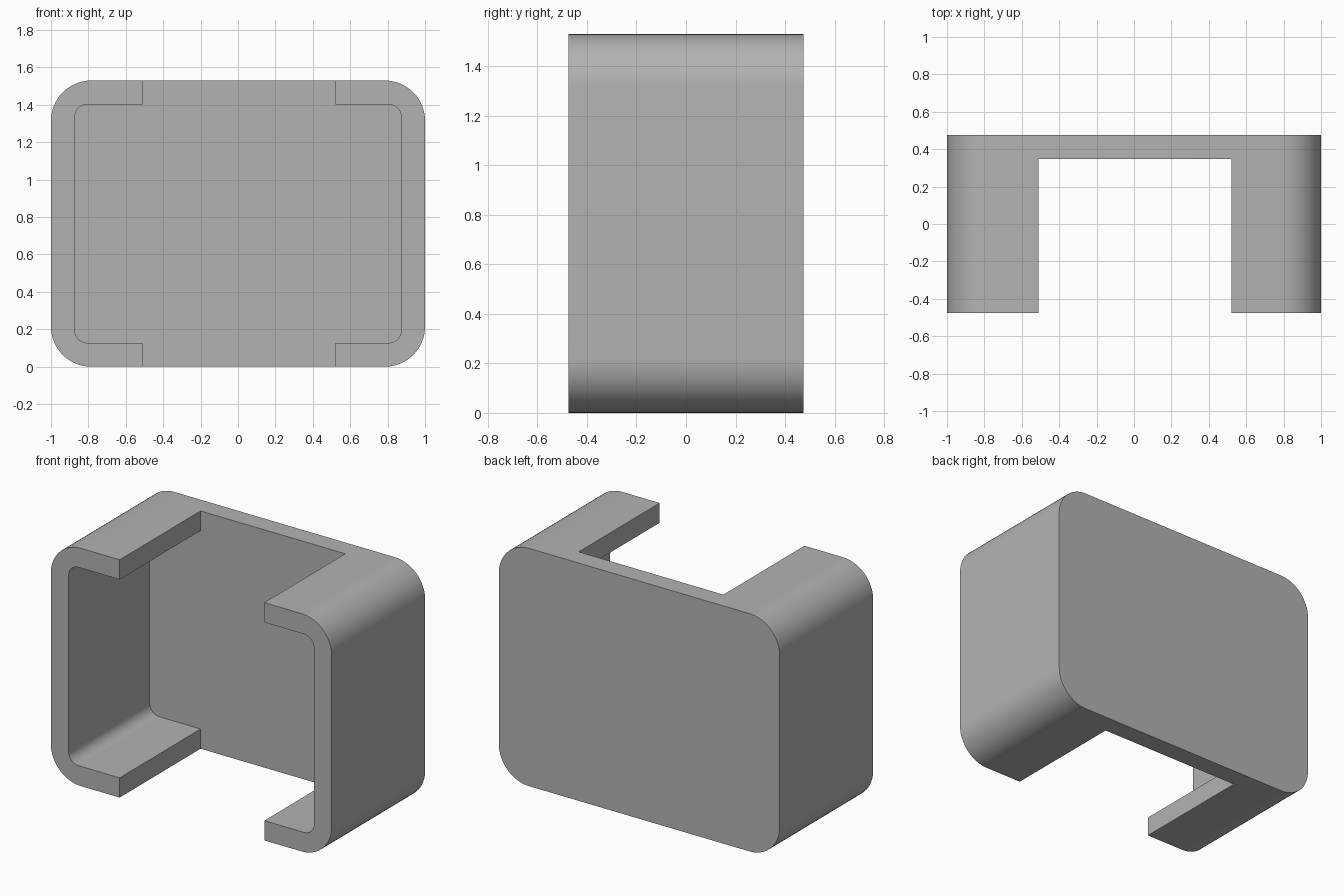
import bpy, bmesh
from math import cos, sin, pi

cube = bpy.data.objects.get("Cube")
if cube:
    bpy.data.objects.remove(cube, do_unlink=True)

HEIGHT, HALF_DEPTH, WALL = 1.53, 0.475, 0.127
OUTER_R, INNER_R = 0.215, 0.07
SLOT_LEFT, SLOT_RIGHT = 0.52, -0.51

grey = bpy.data.materials.new("plain grey")
grey.use_nodes = True
colour = (0.45, 0.45, 0.45, 1)
grey.diffuse_color = colour
grey.node_tree.nodes["Principled BSDF"].inputs["Base Color"].default_value = colour


def corner(x, z, r, quadrant, steps=16):
    """Arc of a rounded corner whose sharp corner would be at x, z."""
    mid = (quadrant + 0.5) * pi / 2
    cx = x - r * (1 if cos(mid) > 0 else -1)
    cz = z - r * (1 if sin(mid) > 0 else -1)
    angles = [(quadrant + i / steps) * pi / 2 for i in range(steps + 1)]
    return [(cx + r * cos(a), cz + r * sin(a)) for a in angles]


def prism(name, outline, y0, y1):
    """Extrude an x-z outline along y."""
    bm = bmesh.new()
    face = bm.faces.new([bm.verts.new((x, y0, z)) for x, z in outline])
    new = bmesh.ops.extrude_face_region(bm, geom=[face])["geom"]
    verts = [v for v in new if isinstance(v, bmesh.types.BMVert)]
    bmesh.ops.translate(bm, verts=verts, vec=(0, y1 - y0, 0))
    bmesh.ops.recalc_face_normals(bm, faces=bm.faces)
    mesh = bpy.data.meshes.new(name)
    bm.to_mesh(mesh)
    bm.free()
    mesh.materials.append(grey)
    obj = bpy.data.objects.new(name, mesh)
    bpy.context.collection.objects.link(obj)
    return obj


# Rounded block, the full outside shape
outside = (corner(1, HEIGHT, OUTER_R, 0) + corner(-1, HEIGHT, OUTER_R, 1)
           + corner(-1, 0, OUTER_R, 2) + corner(1, 0, OUTER_R, 3))
bracket = prism("channel_bracket", outside, -HALF_DEPTH, HALF_DEPTH)

# Hollow between the arms, with a slot through top and bottom
ix, low, high = 1 - WALL, WALL, HEIGHT - WALL
over, under = HEIGHT + 0.2, -0.2
hollow = (corner(ix, high, INNER_R, 0)
          + [(SLOT_LEFT, high), (SLOT_LEFT, over), (SLOT_RIGHT, over), (SLOT_RIGHT, high)]
          + corner(-ix, high, INNER_R, 1) + corner(-ix, low, INNER_R, 2)
          + [(SLOT_RIGHT, low), (SLOT_RIGHT, under), (SLOT_LEFT, under), (SLOT_LEFT, low)]
          + corner(ix, low, INNER_R, 3))
cutter = prism("hollow_cutter", hollow, -1, HALF_DEPTH - WALL)
cutter.hide_render = True

# Cut the hollow, leaving the back plate and the two side arms
cut = bracket.modifiers.new("hollow", 'BOOLEAN')
cut.operation = 'DIFFERENCE'
cut.solver = 'EXACT'
cut.object = cutter
bpy.ops.object.select_all(action='DESELECT')
bpy.context.view_layer.objects.active = bracket
bracket.select_set(True)
bpy.ops.object.modifier_apply(modifier=cut.name)
bpy.data.objects.remove(cutter, do_unlink=True)
bpy.ops.object.shade_smooth_by_angle(angle=pi / 6)
